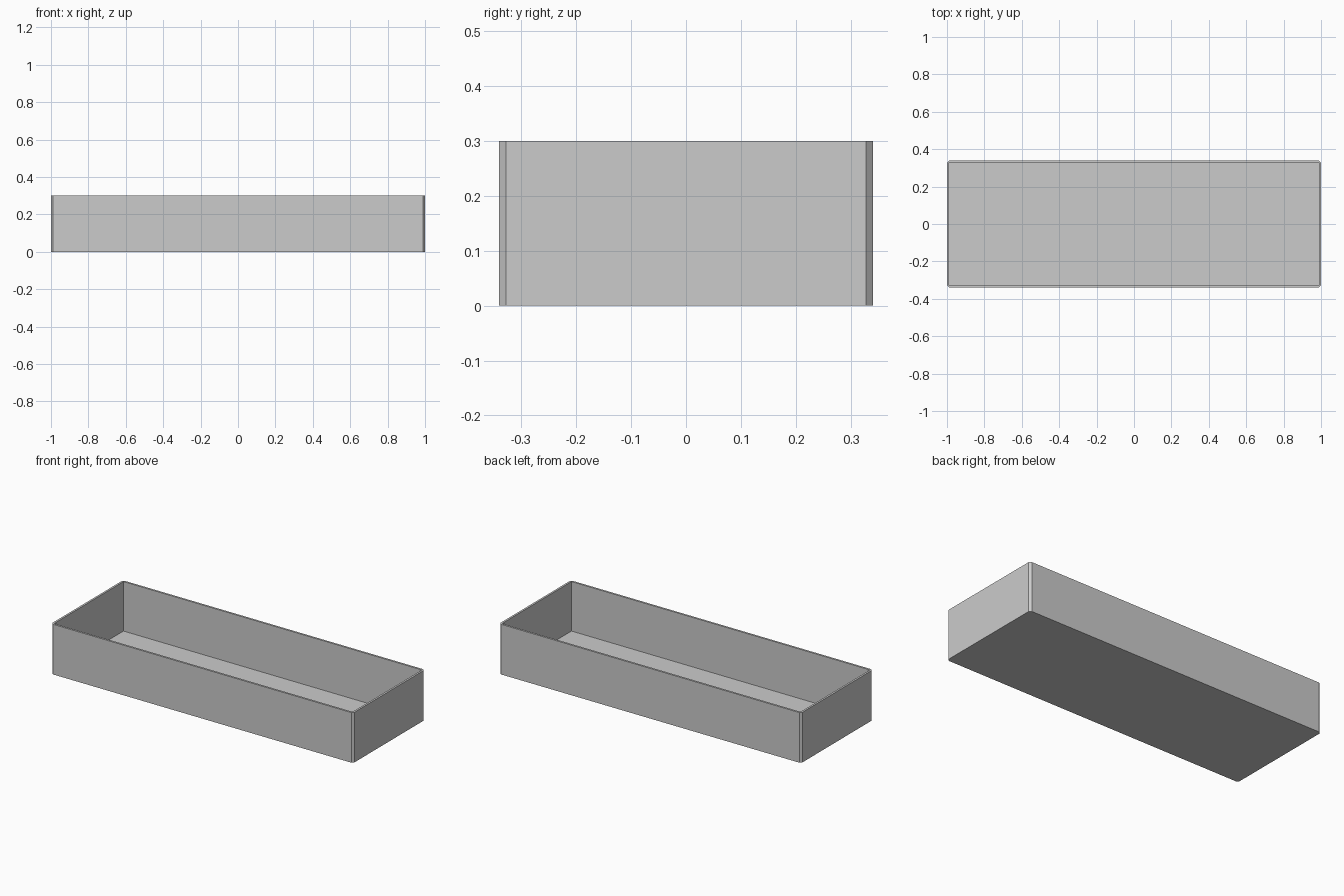
import bpy

if "Cube" in bpy.data.objects:
    bpy.data.objects.remove(bpy.data.objects["Cube"])

L, W, H, T = 1.0, 0.34, 0.30, 0.012   # half length, half width, height, wall


def panel(name, lo, hi):
    """Axis-aligned slab between two corners."""
    size = [b - a for a, b in zip(lo, hi)]
    mid = [(a + b) / 2 for a, b in zip(lo, hi)]
    bpy.ops.mesh.primitive_cube_add(size=1, location=mid)
    ob = bpy.context.object
    ob.name = name
    ob.scale = size
    bpy.ops.object.transform_apply(location=False, rotation=False, scale=True)
    return ob


def prism(name, outline, z0, z1):
    """Vertical prism over a plan outline."""
    n = len(outline)
    verts = [(x, y, z) for z in (z0, z1) for x, y in outline]
    faces = [tuple(reversed(range(n))), tuple(range(n, 2 * n))]
    faces += [(i, (i + 1) % n, (i + 1) % n + n, i + n) for i in range(n)]
    me = bpy.data.meshes.new(name)
    me.from_pydata(verts, [], faces)
    ob = bpy.data.objects.new(name, me)
    bpy.context.collection.objects.link(ob)
    return ob


def bevelled_plan(l, w, c):
    """Rectangle with cut corners, counter-clockwise."""
    return [(l, c - w), (l, w - c), (l - c, w), (c - l, w),
            (-l, w - c), (-l, c - w), (c - l, -w), (l - c, -w)]


# thin base sheet with cut corners
prism("base", bevelled_plan(L, W, T), 0, 0.004)

# long and short walls, meeting edge to edge at the corners
for s, name in ((-1, "front_wall"), (1, "back_wall")):
    y = sorted((s * W, s * (W - T)))
    panel(name, (T - L, y[0], 0.004), (L - T, y[1], H))
for s, name in ((-1, "left_wall"), (1, "right_wall")):
    x = sorted((s * L, s * (L - T)))
    panel(name, (x[0], T - W, 0.004), (x[1], W - T, H))

# slim corner fillers
for sx in (-1, 1):
    for sy in (-1, 1):
        pts = [(sx * (L - T), sy * (W - T)), (sx * L, sy * (W - T)),
               (sx * (L - T), sy * W)]
        if sx * sy < 0:
            pts.reverse()
        prism("corner_filler", pts, 0.004, H)
